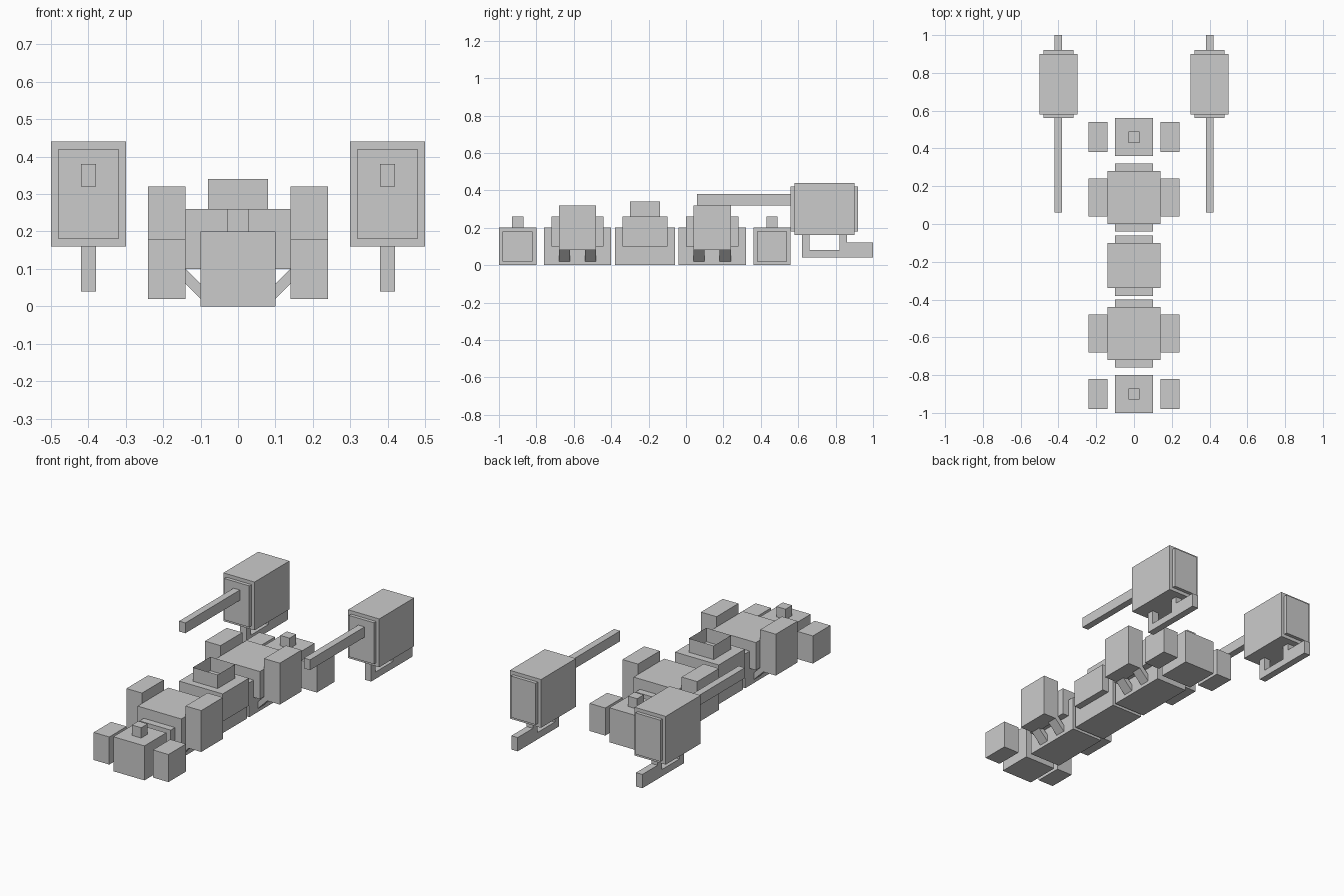
import bpy, bmesh

if "Cube" in bpy.data.objects:
    bpy.data.objects.remove(bpy.data.objects["Cube"])


def make_object(name, bm):
    bmesh.ops.recalc_face_normals(bm, faces=bm.faces)
    mesh = bpy.data.meshes.new(name)
    bm.to_mesh(mesh)
    bm.free()
    obj = bpy.data.objects.new(name, mesh)
    bpy.context.collection.objects.link(obj)
    return obj


def box(name, x, y, z, open_top=False):
    """Box from (min, max) ranges, optionally without top and bottom."""
    bm = bmesh.new()
    bmesh.ops.create_cube(bm, size=1)
    for v in bm.verts:
        v.co = [r[0] if c < 0 else r[1] for c, r in zip(v.co, (x, y, z))]
    if open_top:
        bm.normal_update()
        caps = [f for f in bm.faces if abs(f.normal.z) > 0.5]
        bmesh.ops.delete(bm, geom=caps, context='FACES_ONLY')
    return make_object(name, bm)


def prism(name, points, offset):
    """Closed profile pushed along an offset."""
    bm = bmesh.new()
    face = bm.faces.new([bm.verts.new(p) for p in points])
    ext = bmesh.ops.extrude_face_region(bm, geom=[face])['geom']
    bmesh.ops.translate(bm, vec=offset,
                        verts=[e for e in ext if isinstance(e, bmesh.types.BMVert)])
    return make_object(name, bm)


def mirror(obj):
    """Duplicate across the x = 0 plane."""
    obj.modifiers.new("Mirror", 'MIRROR').use_axis[0] = True


# End units: block, top knob and side pods
for end, y in (("front", -0.90), ("rear", 0.46)):
    box(end + "_end_block", (-0.1, 0.1), (y - 0.1, y + 0.1), (0, 0.2))
    box(end + "_knob", (-0.03, 0.03), (y - 0.03, y + 0.03), (0.2, 0.26))
    mirror(box(end + "_side_pod", (0.14, 0.24), (y - 0.08, y + 0.08), (0.02, 0.18)))

# Body units: core, wide collar, side panels and slanted struts
for end, y in (("front", -0.58), ("rear", 0.14)):
    box(end + "_core", (-0.1, 0.1), (y - 0.18, y + 0.18), (0, 0.2))
    box(end + "_collar", (-0.14, 0.14), (y - 0.14, y + 0.14), (0.1, 0.26))
    mirror(box(end + "_side_panel", (0.14, 0.24), (y - 0.1, y + 0.1), (0.08, 0.32)))
    for i, ys in enumerate((y - 0.1, y + 0.04)):
        profile = [(0.09, ys, 0.01), (0.16, ys, 0.08), (0.16, ys, 0.12), (0.09, ys, 0.05)]
        mirror(prism(f"{end}_strut_{i + 1}", profile, (0, 0.06, 0)))

# Middle unit with open tray on top
box("middle_core", (-0.1, 0.1), (-0.38, -0.06), (0, 0.2))
box("middle_collar", (-0.14, 0.14), (-0.34, -0.1), (0.1, 0.26))
box("open_tray", (-0.08, 0.08), (-0.3, -0.14), (0.26, 0.34), open_top=True)

# Outer pods: housing, end plates, long barrel and bent grip
mirror(box("pod_housing", (0.3, 0.5), (0.58, 0.90), (0.16, 0.44)))
mirror(box("pod_end_plates", (0.32, 0.48), (0.56, 0.92), (0.18, 0.42)))
mirror(box("pod_barrel", (0.38, 0.42), (0.06, 0.56), (0.32, 0.38)))
grip = [(0.62, 0.17), (0.62, 0.04), (1.0, 0.04), (1.0, 0.12), (0.86, 0.12),
        (0.86, 0.17), (0.82, 0.17), (0.82, 0.08), (0.66, 0.08), (0.66, 0.17)]
mirror(prism("pod_grip", [(0.38, y, z) for y, z in grip], (0.04, 0, 0)))
